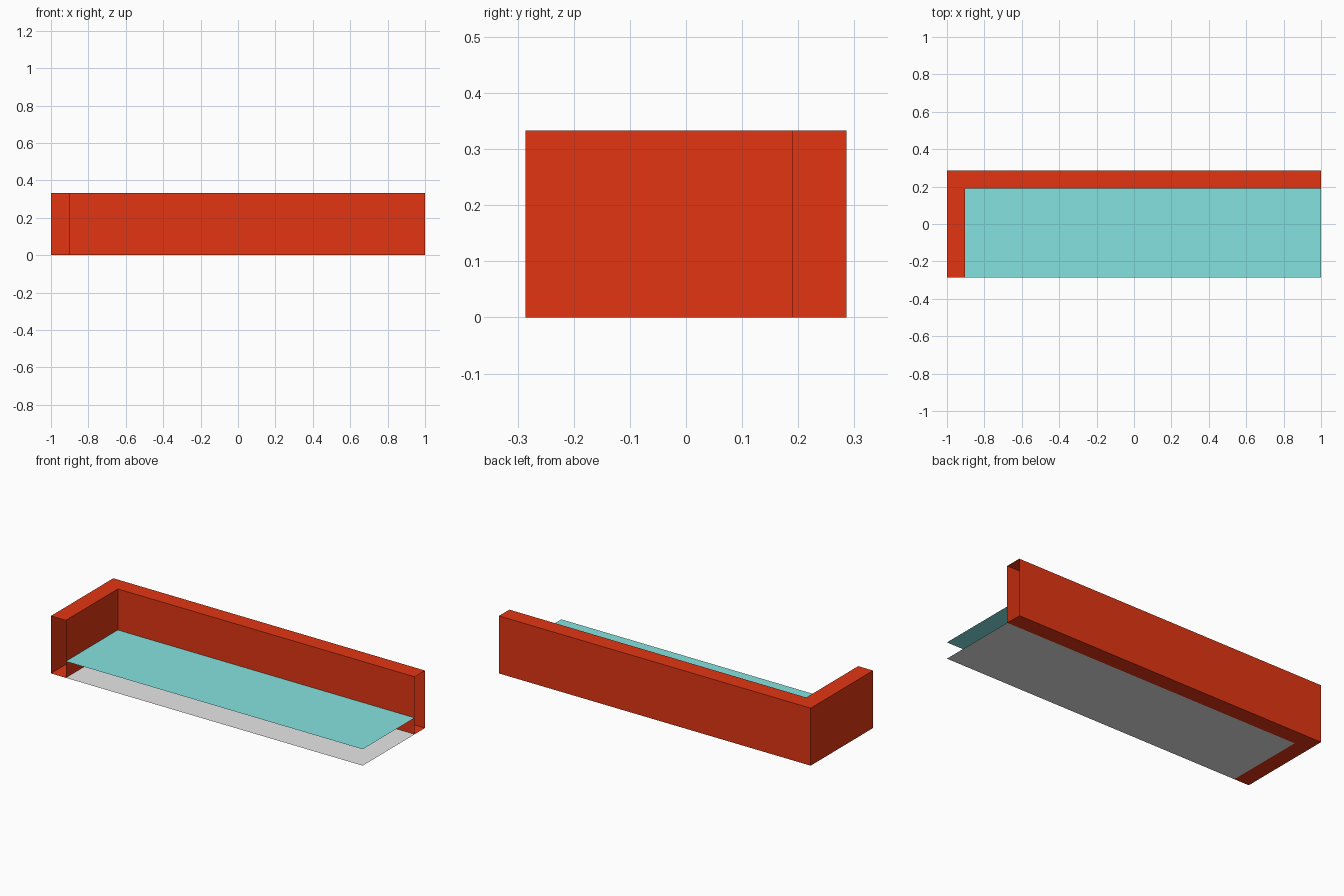
import bpy
import bmesh

U = 2 / 21                      # wall thickness, the module of the whole model
X, Y, H = 1.0, 3 * U, 3.5 * U   # half length, half depth, height

cube = bpy.data.objects.get("Cube")
if cube:
    bpy.data.objects.remove(cube)


def material(name, rgb):
    mat = bpy.data.materials.new(name)
    mat.use_nodes = True
    mat.diffuse_color = (*rgb, 1)
    mat.node_tree.nodes["Principled BSDF"].inputs["Base Color"].default_value = (*rgb, 1)
    return mat


def add_object(name, bm, mat):
    mesh = bpy.data.meshes.new(name)
    bm.to_mesh(mesh)
    bm.free()
    mesh.materials.append(mat)
    obj = bpy.data.objects.new(name, mesh)
    bpy.context.collection.objects.link(obj)
    return obj


def sheet(name, z, mat):
    """Thin flat sheet filling the area inside the two walls."""
    bm = bmesh.new()
    corners = [(U - X, -Y), (X, -Y), (X, Y - U), (U - X, Y - U)]
    bm.faces.new([bm.verts.new((x, y, z)) for x, y in corners])
    return add_object(name, bm, mat)


red = material("brick red", (0.76, 0.036, 0.006))
teal = material("pale teal", (0.231, 0.767, 0.753))
grey = material("light grey", (0.8, 0.8, 0.8))

# Hollow L-shaped wall: a box section swept round a mitred corner, open at both ends
outer = [(X, Y), (-X, Y), (-X, -Y)]
inner = [(X, Y - U), (U - X, Y - U), (U - X, -Y)]
bm = bmesh.new()
rings = []
for (ox, oy), (ix, iy) in zip(outer, inner):
    section = [(ox, oy, 0), (ox, oy, H), (ix, iy, H), (ix, iy, 0)]
    rings.append([bm.verts.new(p) for p in section])
for a, b in zip(rings, rings[1:]):
    for i in range(4):
        j = (i + 1) % 4
        bm.faces.new((a[i], b[i], b[j], a[j]))
bmesh.ops.recalc_face_normals(bm, faces=bm.faces)
# The two mitred top and bottom pieces join into single flat faces
bmesh.ops.dissolve_limit(bm, angle_limit=0.01, verts=bm.verts, edges=bm.edges)
add_object("corner_wall", bm, red)

# Base sheet on the ground and the raised surface above it
sheet("base_sheet", 0, grey)
sheet("raised_surface", U, teal)
